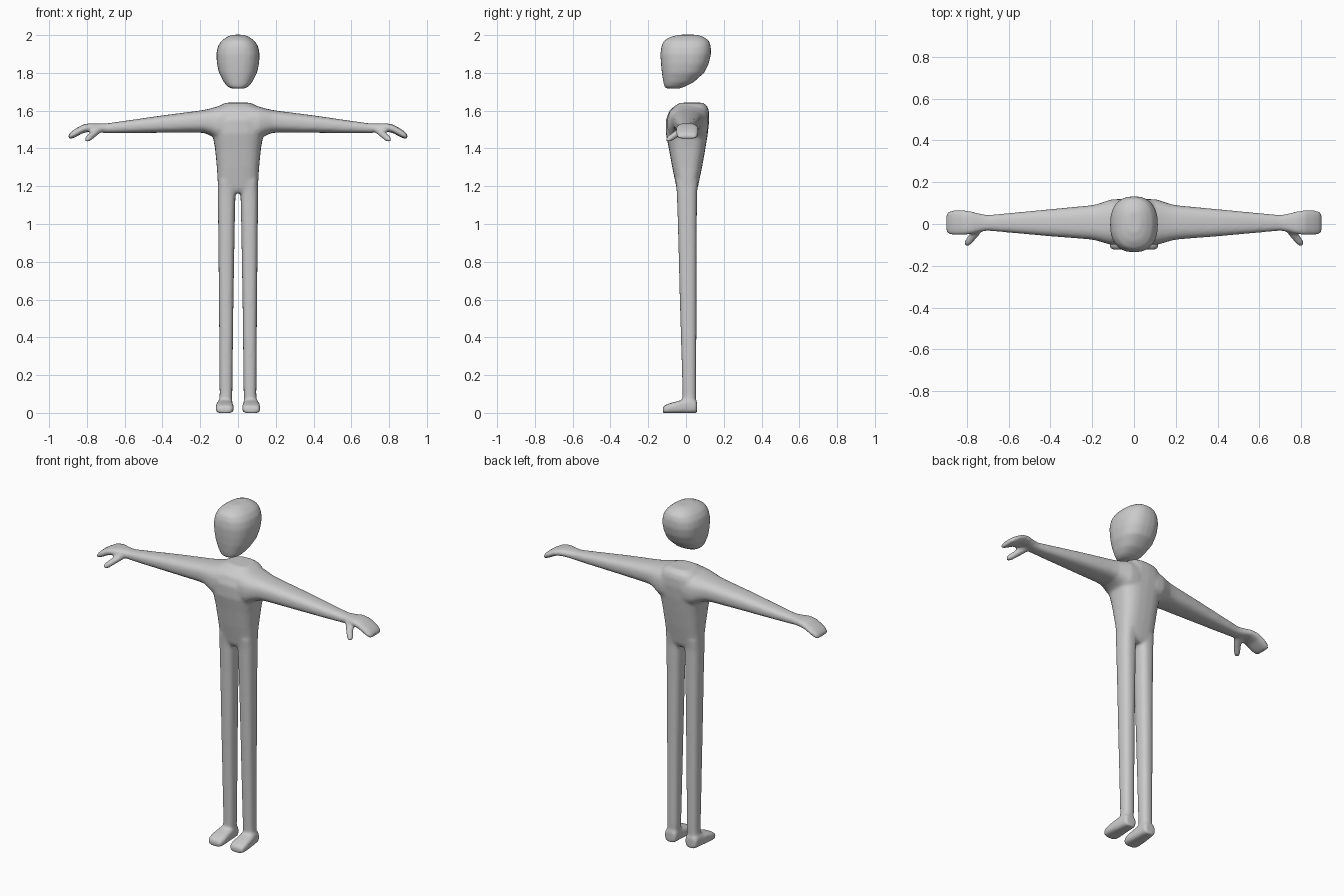
import bpy, bmesh, math
from mathutils import Vector

SIDES = 24
clay = bpy.data.materials.new("light grey")
clay.diffuse_color = (0.6, 0.6, 0.6, 1)


def loft(bm, sections, place, power=2.5):
    """Skin rounded rings; each section is (t, u_min, u_max, v_min, v_max)."""
    rings = []
    for t, u0, u1, v0, v1 in sections:
        ring = []
        for i in range(SIDES):
            a = 2 * math.pi * i / SIDES
            c, s = math.cos(a), math.sin(a)
            u = (u0 + u1) / 2 + (u1 - u0) / 2 * math.copysign(abs(c) ** (2 / power), c)
            v = (v0 + v1) / 2 + (v1 - v0) / 2 * math.copysign(abs(s) ** (2 / power), s)
            ring.append(bm.verts.new(place(t, u, v)))
        rings.append(ring)
    faces = [bm.faces.new(rings[0][::-1]), bm.faces.new(rings[-1])]
    for a, b in zip(rings, rings[1:]):
        for i in range(SIDES):
            j = (i + 1) % SIDES
            faces.append(bm.faces.new((a[i], a[j], b[j], b[i])))
    bmesh.ops.recalc_face_normals(bm, faces=faces)


def finish(name, bm, voxel, passes):
    """Fuse the overlapping lofts into one smooth skin."""
    mesh = bpy.data.meshes.new(name)
    bm.to_mesh(mesh)
    bm.free()
    mesh.materials.append(clay)
    ob = bpy.data.objects.new(name, mesh)
    bpy.context.collection.objects.link(ob)
    fuse = ob.modifiers.new("fuse", 'REMESH')
    fuse.mode = 'VOXEL'
    fuse.voxel_size = voxel
    fuse.use_smooth_shade = True
    soft = ob.modifiers.new("soften", 'SMOOTH')
    soft.factor = 0.5
    soft.iterations = passes
    return ob


def upright(t, u, v):
    return (u, v, t)


# Head: flat-topped egg, jaw pushed forward
bm = bmesh.new()
loft(bm, [
    (1.717, -.035, .035, -.105, -.035),
    (1.727, -.055, .055, -.115, -.005),
    (1.75, -.075, .075, -.12, .04),
    (1.80, -.101, .101, -.128, .096),
    (1.85, -.112, .112, -.133, .121),
    (1.90, -.115, .115, -.136, .133),
    (1.94, -.107, .107, -.131, .132),
    (1.97, -.088, .088, -.118, .122),
    (1.99, -.06, .06, -.085, .095),
    (2.002, -.03, .03, -.04, .06)], upright, 2.4)
finish("head", bm, 0.008, 8)

bm = bmesh.new()
# Torso: broad chest narrowing to the hips
loft(bm, [
    (1.165, -.095, .095, -.038, .048),
    (1.19, -.106, .106, -.05, .062),
    (1.30, -.112, .112, -.073, .085),
    (1.40, -.122, .122, -.091, .103),
    (1.48, -.136, .136, -.107, .116),
    (1.55, -.138, .138, -.107, .123),
    (1.60, -.12, .12, -.088, .121),
    (1.625, -.10, .10, -.06, .112),
    (1.642, -.065, .065, -.03, .09)], upright, 2.8)

for side in (1, -1):
    def along_x(t, u, v):
        return (side * t, u, v)

    def along_z(t, u, v):
        return (side * u, v, t)

    def along_y(t, u, v):
        return (side * u, t, v)

    # Arm flaring at the shoulder, running into a drooping mitten hand
    loft(bm, [
        (.06, -.10, .12, 1.43, 1.635),
        (.11, -.10, .118, 1.445, 1.622),
        (.145, -.09, .106, 1.468, 1.612),
        (.18, -.079, .094, 1.482, 1.604),
        (.22, -.073, .088, 1.484, 1.598),
        (.40, -.059, .071, 1.483, 1.575),
        (.60, -.041, .052, 1.481, 1.546),
        (.70, -.032, .043, 1.481, 1.532),
        (.74, -.038, .05, 1.486, 1.532),
        (.78, -.049, .062, 1.490, 1.534),
        (.82, -.053, .066, 1.482, 1.527),
        (.86, -.053, .066, 1.460, 1.505),
        (.885, -.051, .063, 1.449, 1.487),
        (.897, -.04, .052, 1.450, 1.472)], along_x, 2.6)

    # Thumb pointing forward, outward and down
    a, b = Vector((.73, -.005, 1.508)), Vector((.803, -.1, 1.443))
    out = (b - a).normalized()
    wide = out.cross(Vector((0, 0, 1))).normalized()
    up = wide.cross(out)

    def thumb(t, u, v):
        p = a + (b - a) * t + wide * u + up * v
        return (side * p.x, p.y, p.z)
    loft(bm, [(0, -.022, .022, -.02, .02), (.5, -.02, .02, -.018, .018),
              (.85, -.018, .018, -.017, .017), (1.02, -.011, .011, -.01, .01)], thumb, 2.2)

    # Leg
    loft(bm, [
        (.02, .034, .10, -.016, .052),
        (.10, .03, .097, -.018, .054),
        (.60, .024, .101, -.033, .056),
        (1.00, .017, .105, -.043, .057),
        (1.17, .013, .107, -.049, .059),
        (1.23, .01, .106, -.055, .066)], along_z, 2.6)

    # Foot with a flat sole and low toe
    loft(bm, [
        (-.123, .035, .105, -.001, .028),
        (-.112, .025, .116, -.002, .041),
        (-.08, .022, .119, -.002, .053),
        (-.03, .025, .115, -.002, .066),
        (.02, .028, .108, -.002, .076),
        (.05, .03, .104, -.002, .07),
        (.058, .038, .096, -.001, .06)], along_y, 3.5)

finish("body", bm, 0.008, 8)
